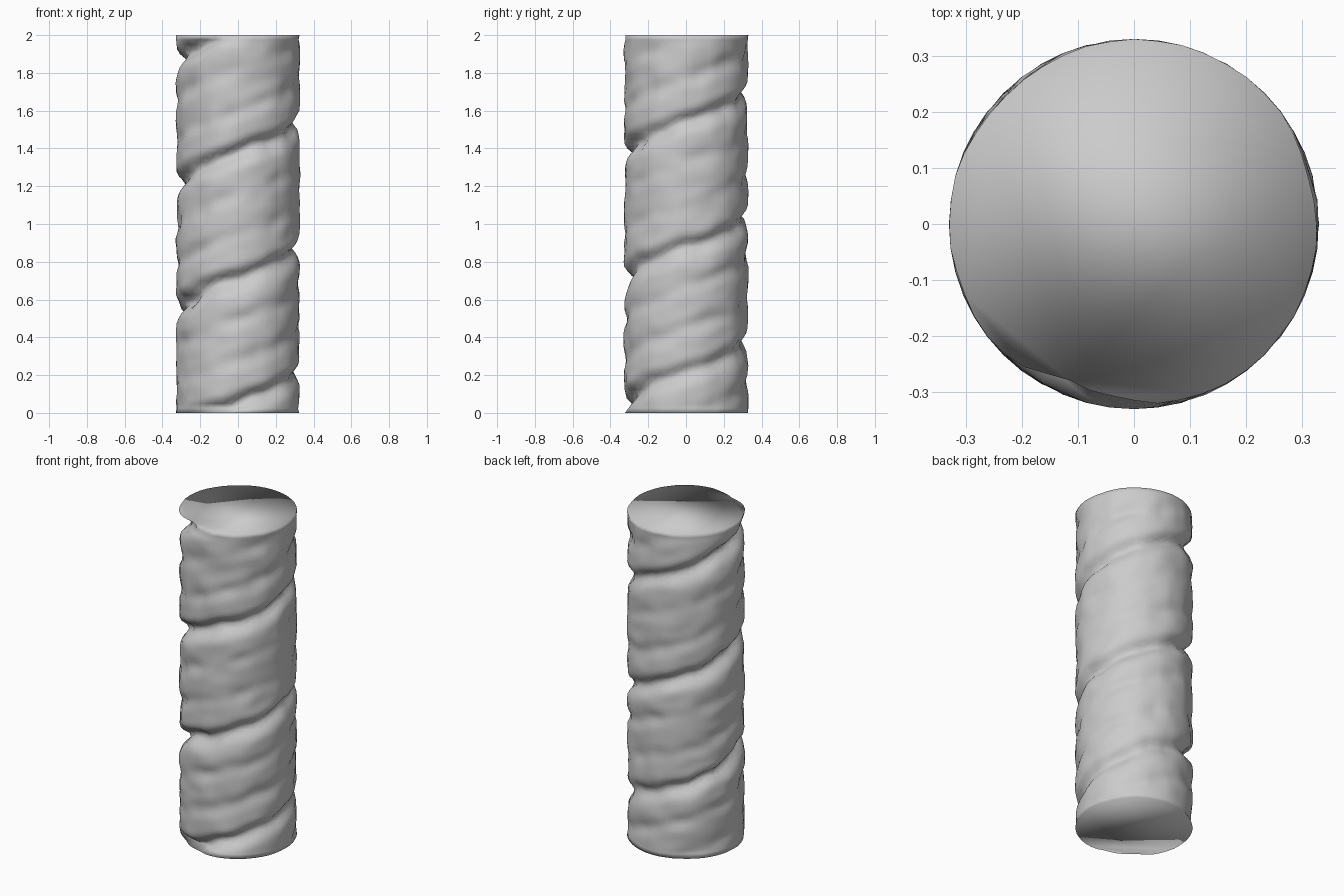
import bpy, bmesh, math
from mathutils import Vector, noise

cube = bpy.data.objects.get("Cube")
if cube:
    bpy.data.objects.remove(cube, do_unlink=True)

RADIUS, HEIGHT = 0.33, 2.0
PITCH, START = 0.66, 0.06      # one turn of the main groove, its height at the front
COLUMNS, ROWS = 48, 80

# Plain grey material
grey = bpy.data.materials.new("warm grey")
grey.use_nodes = True
colour = (0.6, 0.6, 0.6, 1)
grey.diffuse_color = colour
grey.node_tree.nodes["Principled BSDF"].inputs["Base Color"].default_value = colour


def surface_radius(turn, z):
    """Radius of the twisted trunk; turn is 0 at the front, rising towards +x."""
    angle = turn * math.tau
    p = Vector((math.sin(angle), -math.cos(angle), z))
    phase = (z - START) / PITCH - turn + 0.04 * noise.noise(p * 2.5)
    offset = phase - round(phase)
    # Main spiral groove, steep above and gentle below, deepest at the front
    width = 0.05 if offset > 0 else 0.085
    depth = 0.042 + 0.014 * math.cos(angle + 0.8)
    dent = depth * math.exp(-(offset / width) ** 2)
    # Finer ridges that follow the same twist
    ridge = 0.5 + 0.5 * math.cos(math.tau * phase * 3)
    dent += 0.016 * ridge ** 3 * (0.6 + noise.noise(p * 3))
    # Irregular wrinkles stretched along the twist
    wrinkle = Vector((p.x * 2.5, p.y * 2.5, (z - PITCH * turn) * 9))
    dent += 0.013 * abs(noise.noise(wrinkle)) + 0.007 * noise.noise(p * 6)
    return RADIUS - max(0, dent)


# Twisted trunk: stacked rings joined by quads, closed with end caps
bm = bmesh.new()
rings = []
for row in range(ROWS + 1):
    z = HEIGHT * row / ROWS
    ring = []
    for col in range(COLUMNS):
        turn = col / COLUMNS
        r = surface_radius(turn, z)
        if row in (0, ROWS):
            r = RADIUS - 0.4 * (RADIUS - r)
        a = turn * math.tau
        ring.append(bm.verts.new((r * math.sin(a), -r * math.cos(a), z)))
    rings.append(ring)
for low, high in zip(rings, rings[1:]):
    for i in range(COLUMNS):
        j = (i + 1) % COLUMNS
        bm.faces.new((low[i], low[j], high[j], high[i]))
bm.faces.new(rings[-1])
bm.faces.new(rings[0][::-1])
bmesh.ops.recalc_face_normals(bm, faces=bm.faces)
for face in bm.faces:
    face.smooth = True

mesh = bpy.data.meshes.new("twisted_trunk")
bm.to_mesh(mesh)
bm.free()
mesh.materials.append(grey)
trunk = bpy.data.objects.new("twisted_trunk", mesh)
bpy.context.collection.objects.link(trunk)
